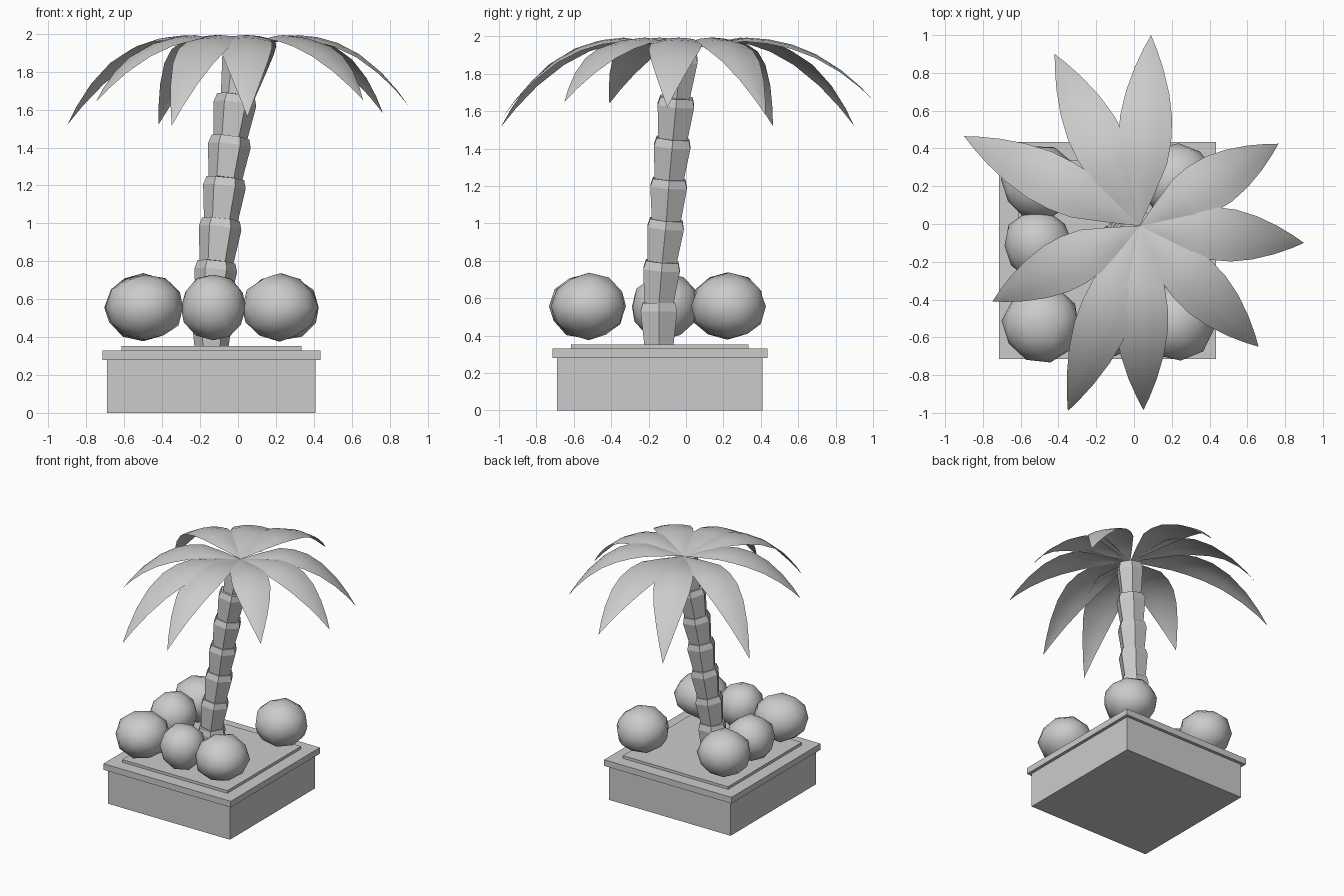
import bpy, bmesh, math, random
from mathutils import Vector

random.seed(4)
cube = bpy.data.objects.get("Cube")
if cube:
    bpy.data.objects.remove(cube, do_unlink=True)

grey = bpy.data.materials.new("plain grey")
grey.use_nodes = True
grey.diffuse_color = (0.6, 0.6, 0.6, 1)
grey.node_tree.nodes["Principled BSDF"].inputs["Base Color"].default_value = (0.6, 0.6, 0.6, 1)


def finish(name, bm, smooth=False):
    bmesh.ops.recalc_face_normals(bm, faces=bm.faces)
    mesh = bpy.data.meshes.new(name)
    bm.to_mesh(mesh)
    bm.free()
    mesh.materials.append(grey)
    for poly in mesh.polygons:
        poly.use_smooth = smooth
    obj = bpy.data.objects.new(name, mesh)
    bpy.context.collection.objects.link(obj)
    return obj


def slab(name, half, z0, z1):
    bm = bmesh.new()
    bmesh.ops.create_cube(bm, size=1)
    for v in bm.verts:
        v.co = Vector((v.co.x * 2 * half - 0.14, v.co.y * 2 * half - 0.14,
                       z0 if v.co.z < 0 else z1))
    finish(name, bm)


# Square planter: box, rim and raised bed
slab("planter_box", 0.55, 0, 0.28)
slab("planter_rim", 0.575, 0.28, 0.33)
slab("planter_bed", 0.475, 0.33, 0.352)

# Leaning trunk of flared six-sided segments
path = [Vector(p) for p in (
    (-0.14, -0.145, 0.35), (-0.135, -0.145, 0.575), (-0.113, -0.127, 0.797),
    (-0.09, -0.105, 1.02), (-0.067, -0.09, 1.238), (-0.04, -0.07, 1.455),
    (-0.01, -0.05, 1.675), (0.025, -0.02, 1.92))]
for i, (low, high) in enumerate(zip(path, path[1:])):
    bm = bmesh.new()
    turn = Vector((0, 0, 1)).rotation_difference(high - low)
    rings = []
    for f, r in ((0, 0.09), (0.8, 0.113), (1, 0.1)):
        if i == 6:
            r *= 0.9
        ring = []
        for k in range(6):
            a = k * math.pi / 3
            offset = turn @ Vector((r * math.cos(a), r * math.sin(a), 0))
            ring.append(bm.verts.new(low.lerp(high, f) + offset))
        rings.append(ring)
    for a, b in zip(rings, rings[1:]):
        for k in range(6):
            n = (k + 1) % 6
            bm.faces.new((a[k], a[n], b[n], b[k]))
    bm.faces.new(rings[0][::-1])
    bm.faces.new(rings[-1])
    finish(f"trunk_segment_{i + 1}", bm)

# Drooping fronds: tip positions, with a shared outline and curve
crown = Vector((0.03, -0.01, 1.93))
tips = [(0.09, 1.0, 1.66), (-0.42, 0.9, 1.52), (-0.9, 0.465, 1.52),
        (-0.75, -0.41, 1.64), (-0.35, -0.99, 1.515), (0.05, -0.985, 1.56),
        (0.66, -0.65, 1.65), (0.9, -0.1, 1.62), (0.765, 0.425, 1.58)]
# Along the frond, half width, share of the drop
outline = [(0.15, 0.06, -0.02), (0.33, 0.125, 0), (0.45, 0.14, 0.03),
           (0.57, 0.138, 0.11), (0.7, 0.115, 0.27), (0.83, 0.075, 0.52),
           (0.93, 0.034, 0.78)]
for i, tip in enumerate(tips):
    tip = Vector(tip)
    run = Vector((tip.x - crown.x, tip.y - crown.y, 0))
    side = Vector((-run.y, run.x, 0)).normalized()
    bm = bmesh.new()
    rows = []
    for t, w, drop in outline:
        z = 1.993 - abs(drop) * (1.993 - tip.z) if t > 0.2 else 1.963
        mid = crown + run * t
        mid.z = z
        rows.append([bm.verts.new(mid + side * w * s - Vector((0, 0, 0.16 * w * s * s)))
                     for s in (-1, -0.5, 0, 0.5, 1)])
    root, end = bm.verts.new(crown), bm.verts.new(tip)
    for k in range(4):
        bm.faces.new((root, rows[0][k], rows[0][k + 1]))
        bm.faces.new((end, rows[-1][k + 1], rows[-1][k]))
        for a, b in zip(rows, rows[1:]):
            bm.faces.new((a[k], b[k], b[k + 1], a[k + 1]))
    finish(f"frond_{i + 1}", bm, True)

# Rounded coconuts floating just above the bed
nuts = [(-0.49, -0.53, 0.205), (-0.13, -0.53, 0.175), (0.22, -0.52, 0.205),
        (-0.51, -0.11, 0.18), (-0.5, 0.22, 0.2), (0.23, 0.23, 0.2)]
for i, (x, y, r) in enumerate(nuts):
    bm = bmesh.new()
    bmesh.ops.create_icosphere(bm, subdivisions=2, radius=1)
    spin = random.uniform(0, math.tau)
    for v in bm.verts:
        c, s = math.cos(spin), math.sin(spin)
        p = v.co * random.uniform(0.97, 1.04)
        v.co = (x + r * (c * p.x - s * p.y), y + r * (s * p.x + c * p.y), 0.556 + 0.176 * p.z)
    finish(f"coconut_{i + 1}", bm, True)
